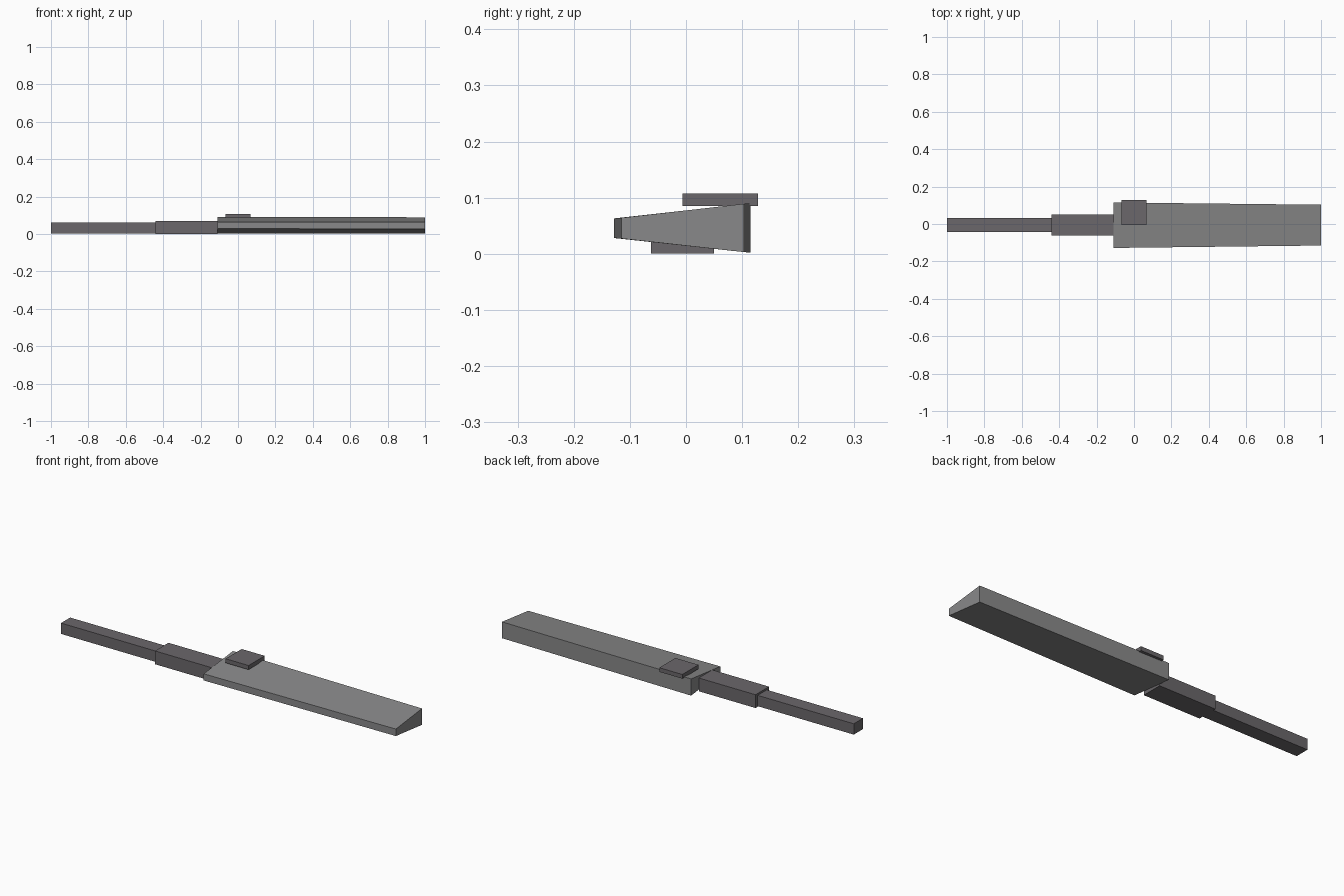
import bpy

cube = bpy.data.objects.get("Cube")
if cube:
    bpy.data.objects.remove(cube, do_unlink=True)


def material(name, color):
    mat = bpy.data.materials.new(name)
    mat.use_nodes = True
    mat.diffuse_color = (*color, 1)
    bsdf = mat.node_tree.nodes["Principled BSDF"]
    bsdf.inputs["Base Color"].default_value = (*color, 1)
    return mat


def loft(name, sections, mat):
    """Closed solid joining two four-point (y, z) sections, given as (x, points)."""
    verts = [(x, y, z) for x, points in sections for y, z in points]
    sides = [(i, i + 4, (i + 1) % 4 + 4, (i + 1) % 4) for i in range(4)]
    mesh = bpy.data.meshes.new(name)
    mesh.from_pydata(verts, [], [(0, 1, 2, 3), (7, 6, 5, 4)] + sides)
    mesh.materials.append(mat)
    obj = bpy.data.objects.new(name, mesh)
    bpy.context.collection.objects.link(obj)
    return obj


def box(name, x, y, z, mat):
    section = [(y[0], z[0]), (y[1], z[0]), (y[1], z[1]), (y[0], z[1])]
    return loft(name, [(x[0], section), (x[1], section)], mat)


light_grey = material("light grey", (0.25, 0.25, 0.253))
dark_grey = material("dark grey", (0.145, 0.136, 0.145))

# Wedge-section body, narrowing slightly toward its left end
wide_end = [(-0.128, 0.028), (0.115, 0.002), (0.115, 0.09), (-0.128, 0.063)]
narrow_end = [(-0.115, 0.027), (0.103, 0.003), (0.103, 0.089), (-0.115, 0.064)]
loft("body", [(-0.11, wide_end), (1.0, narrow_end)], light_grey)

# Stepped shaft
box("thick_shaft", (-0.44, -0.11), (-0.062, 0.05), (0, 0.07), dark_grey)
box("thin_shaft", (-1.0, -0.44), (-0.044, 0.032), (0.003, 0.06), dark_grey)

# Raised pad on the body
box("top_pad", (-0.068, 0.066), (-0.006, 0.128), (0.085, 0.107), dark_grey)
